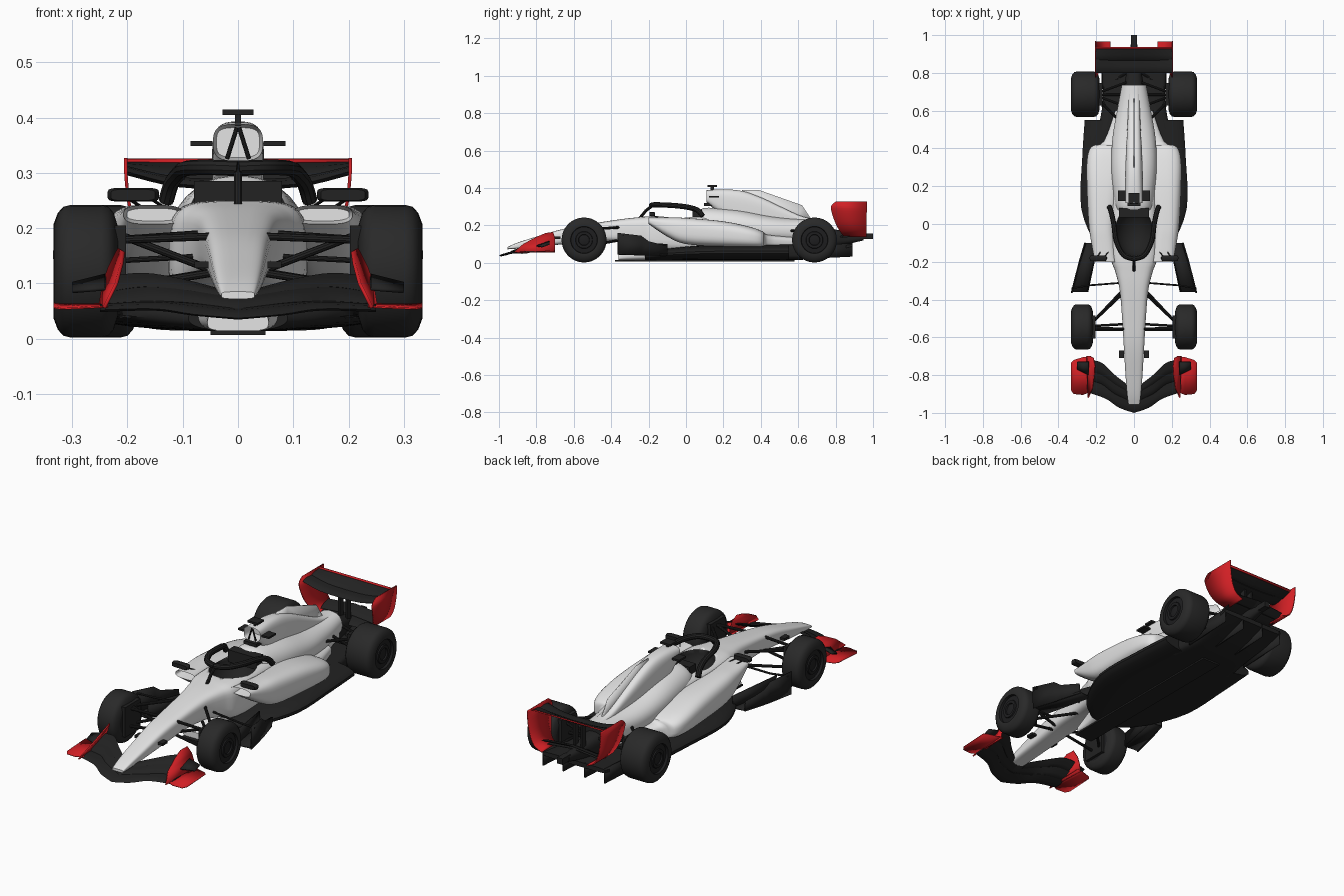
import bpy, bmesh, math
from mathutils import Vector

default_cube = bpy.data.objects.get("Cube")
if default_cube:
    bpy.data.objects.remove(default_cube)

def material(name, color):
    mat = bpy.data.materials.new(name)
    mat.use_nodes = True
    mat.diffuse_color = (*color, 1)
    mat.node_tree.nodes["Principled BSDF"].inputs["Base Color"].default_value = (*color, 1)
    return mat

white = material("body_white", (.78, .78, .78))
carbon = material("carbon_black", (.016, .016, .016))
rubber = material("tyre_black", (.022, .022, .022))
rim = material("rim_black", (.013, .013, .014))
red = material("wing_red", (.63, .014, .018))

def finish(name, bm, mats, mirror=False):
    """Make an object with materials, optional mirroring over x, and shading."""
    mesh = bpy.data.meshes.new(name)
    bm.to_mesh(mesh)
    bm.free()
    obj = bpy.data.objects.new(name, mesh)
    bpy.context.collection.objects.link(obj)
    for mat in mats:
        mesh.materials.append(mat)
    if mirror:
        obj.modifiers.new("mirror", 'MIRROR')
    bpy.ops.object.select_all(action='DESELECT')
    obj.select_set(True)
    bpy.context.view_layer.objects.active = obj
    bpy.ops.object.shade_smooth_by_angle(angle=math.radians(35))
    return obj

def skin(name, rings, mats=(carbon,), mirror=False, paint=None, recess=0):
    """Bridge closed rings of points into a capped solid."""
    bm = bmesh.new()
    loops = [[bm.verts.new(p) for p in ring] for ring in rings]
    for a, b in zip(loops, loops[1:]):
        for i in range(len(a)):
            bm.faces.new((a[i - 1], a[i], b[i], b[i - 1]))
    front = bm.faces.new(loops[0])
    bm.faces.new(loops[-1])
    bmesh.ops.recalc_face_normals(bm, faces=bm.faces)
    if recess:
        bmesh.ops.inset_region(bm, faces=[front], thickness=.006)
        bmesh.ops.translate(bm, verts=front.verts, vec=(0, recess, 0))
    if paint:
        for face in bm.faces:
            face.material_index = int(paint(face.calc_center_median()))
    return finish(name, bm, mats, mirror)

def smooth_path(stations, steps=4):
    """Catmull-Rom interpolation of station tuples."""
    padded = [stations[0], *stations, stations[-1]]
    result = []
    for a, b, c, d in zip(padded, padded[1:], padded[2:], padded[3:]):
        for t in [step / steps for step in range(steps)]:
            result.append([q + t / 2 * (r - p + t * (2 * p - 5 * q + 4 * r - s + t * (3 * (q - r) + s - p)))
                           for p, q, r, s in zip(a, b, c, d)])
    return result + [list(stations[-1])]

def circle(count):
    return [(math.cos(math.tau * (i + .5) / count), math.sin(math.tau * (i + .5) / count)) for i in range(count)]

def loft(name, stations, mats, power=2.6, **options):
    """Stations are (y, x inner, x outer, z bottom, z top) of rounded sections."""
    outline = [[math.copysign(abs(v) ** (2 / power), v) for v in point] for point in circle(32)]
    rings = [[((x0 + x1) / 2 + (x1 - x0) / 2 * u, y, (z0 + z1) / 2 + (z1 - z0) / 2 * v) for u, v in outline]
             for y, x0, x1, z0, z1 in smooth_path(stations)]
    return skin(name, rings, mats, **options)

def hull(name, stations, mats, **options):
    """A centred loft: stations are (y, half width, z bottom, z top)."""
    return loft(name, [(y, -w, w, a, b) for y, w, a, b in stations], mats, **options)

def wing(name, stations, thick=.009):
    """Stations are (x, leading y, leading z, trailing y, trailing z)."""
    outline = [(0, 0), (.15, .6), (.45, .7), (1, .12), (1, -.12), (.5, -.7), (.15, -.6)]
    rings = [[(x, y0 + (y1 - y0) * u, z0 + (z1 - z0) * u + v * thick) for u, v in outline]
             for x, y0, z0, y1, z1 in smooth_path(stations)]
    return skin(name, rings, mirror=True)

def sheet(name, rows, mat=carbon, mirror=True, thick=.006):
    """A thin panel: each row holds two end points."""
    bm = bmesh.new()
    verts = [[bm.verts.new(p) for p in row] for row in rows]
    for a, b in zip(verts, verts[1:]):
        bm.faces.new((a[0], a[1], b[1], b[0]))
    solid = finish(name, bm, [mat], mirror).modifiers.new("thickness", 'SOLIDIFY')
    solid.thickness, solid.offset = thick, 0

def tube(name, path, radius=.005, mirror=True):
    points = [Vector(p) for p in path]
    rings = []
    for before, point, after in zip(points[:1] + points, points, points[1:] + points[-1:]):
        turn = (after - before).to_track_quat('Z', 'Y')
        rings.append([point + turn @ Vector((u * radius, v * radius, 0)) for u, v in circle(10)])
    skin(name, rings, mirror=mirror)

def box(name, centre, size, mirror=False):
    corners = [(-.5, -.5), (.5, -.5), (.5, .5), (-.5, .5)]
    rings = [[Vector(centre) + Vector(size) * Vector((0, 0, 0)).dot(Vector(size)) +
              Vector((u * size[0], end * size[1], v * size[2])) for u, v in corners] for end in (-.5, .5)]
    skin(name, rings, mirror=mirror)

# Nose and survival cell, with the cockpit cut out
chassis = hull("chassis", [
    (-.955, .03, .072, .085), (-.9, .037, .076, .108), (-.8, .045, .085, .14), (-.65, .054, .1, .183),
    (-.5, .063, .115, .21), (-.35, .076, .11, .233), (-.25, .1, .09, .244), (-.16, .125, .06, .25),
    (.1, .12, .05, .25), (.4, .1, .05, .23), (.72, .06, .1, .2)], [white, carbon], power=4)
bm = bmesh.new()
bmesh.ops.create_uvsphere(bm, u_segments=32, v_segments=16, radius=1)
bmesh.ops.scale(bm, vec=(.1, .13, .1), verts=bm.verts)
bmesh.ops.translate(bm, vec=(0, -.04, .25), verts=bm.verts)
for face in bm.faces:
    face.material_index = 1
cutter = finish("cockpit_cutter", bm, [white, carbon])
cut = chassis.modifiers.new("cockpit", 'BOOLEAN')
cut.object, cut.operation, cut.solver = cutter, 'DIFFERENCE', 'EXACT'
bpy.context.view_layer.objects.active = chassis
bpy.ops.object.modifier_apply(modifier=cut.name)
bpy.data.objects.remove(cutter)
hull("keel", [(-.36, .055, .014, .045), (-.28, .06, .014, .09), (-.15, .09, .014, .12)], [white], power=4)
box("plank", (0, .1, .011), (.1, .96, .008))

# Sidepods, engine cover and air intake
loft("sidepod", [
    (-.2, .1, .207, .207, .242), (-.1, .1, .226, .14, .242), (0, .1, .24, .1, .24), (.2, .07, .25, .085, .222),
    (.34, .05, .249, .08, .193), (.41, .04, .225, .08, .168), (.438, .03, .16, .08, .15),
    (.6, .02, .1, .08, .135)], [white], power=3, mirror=True, recess=.05)
hull("engine_cover", [
    (.075, .09, .15, .285), (.12, .105, .1, .295), (.28, .12, .1, .283), (.45, .115, .1, .25), (.6, .09, .1, .235),
    (.735, .065, .12, .235)], [white, carbon], power=2.3, paint=lambda c: c.y < .076 or c.y > .734)
hull("air_intake", [
    (.11, .045, .322, .388), (.2, .047, .25, .393), (.3, .046, .2, .384), (.4, .042, .2, .35),
    (.5, .036, .2, .303), (.63, .03, .2, .245), (.73, .03, .2, .235)], [white], power=3.2, recess=.06)
sheet("engine_fin", [[(0, .3, .39), (0, .3, .3)], [(0, .39, .389), (0, .38, .3)],
                     [(0, .62, .308), (0, .58, .2)], [(0, .665, .24), (0, .66, .2)]], white, mirror=False)
tube("intake_strut", [(.002, .113, .382), (.02, .113, .325)], .004)
box("intake_base", (0, .125, .312), (.07, .06, .016))
box("camera_stem", (0, .14, .397), (.01, .02, .025))
box("roof_camera", (0, .14, .41), (.056, .05, .01))
box("side_camera", (.066, .15, .353), (.04, .055, .009), mirror=True)

# Halo and mirrors
tube("halo_hoop", smooth_path([(.13, .09, .25), (.12, .06, .282), (.107, 0, .299), (.094, -.09, .308),
                               (.055, -.165, .31), (0, -.185, .308)]), .014)
tube("halo_pillar", [(0, -.18, .306), (0, -.215, .278), (0, -.25, .235)], .008, mirror=False)
box("headrest", (0, .06, .255), (.16, .05, .06))
loft("mirror_housing", [(-.196, .15, .23, .25, .27), (-.18, .143, .236, .248, .273), (-.166, .15, .23, .25, .27)],
     [carbon], power=5, mirror=True)
for x in (.16, .2):
    tube("mirror_stalk", [(x, -.18, .255), (x - .04, -.125, .228)], .003)

# Floor, diffuser and side vanes
hull("floor", [(-.22, .09, .014, .06), (-.13, .19, .014, .075), (.08, .28, .014, .095),
               (.35, .275, .014, .1), (.55, .262, .014, .1)], [carbon], power=2.4)
hull("diffuser", [(.5, .19, .014, .1), (.65, .165, .018, .1), (.78, .17, .045, .1), (.89, .175, .082, .105)],
     [carbon], power=5)
for x in (.06, .17):
    sheet("diffuser_fence", [[(x, .62, .02), (x, .62, .09)], [(x, .89, .033), (x, .89, .105)]])
sheet("floor_wing", [[(.245, -.36, .045), (.33, -.36, .05)], [(.19, -.1, .04), (.26, -.1, .045)]])
sheet("side_vane", [[(.328, -.365, .045), (.332, -.365, .16)], [(.295, -.24, .04), (.3, -.24, .145)],
                    [(.285, -.2, .04), (.29, -.2, .115)], [(.255, -.1, .04), (.26, -.1, .09)]])
sheet("inner_vane", [[(.245, -.36, .045), (.25, -.36, .12)], [(.19, -.1, .04), (.19, -.1, .1)]])
tube("vane_brace", [(.05, -.31, .15), (.24, -.325, .14), (.33, -.34, .145)])

# Tyres with ringed wheel covers
for name, x, y, half in (("front_wheel", .275, -.545, .058), ("rear_wheel", .258, .687, .076)):
    cover = [(0, .085), (.002, .072), (.014, .07), (.011, .046), (.005, .044), (.005, .03), (.012, .028), (.008, .012)]
    shoulder = [(.008, .106), (.018, .117), (.03, .12)]
    profile = [(-half, .05), (-half, .08)] + [(d - half, r) for d, r in shoulder]
    profile += [(half - d, r) for d, r in shoulder[::-1] + cover]
    rings = [[(x + dx, y + r * u, .122 + r * v) for u, v in circle(48)] for dx, r in profile]
    skin(name, rings, [rubber, rim], mirror=True, paint=lambda c: math.hypot(c.y - y, c.z - .122) < .074)
    box(name + "_brake_duct", (x - half - .004, y, .13), (.02, .12, .15), mirror=True)

# Suspension: body end and wheel end of every arm
for body_end, wheel_end in [
        ((.06, -.35, .19), (.23, -.53, .178)), ((.05, -.555, .185), (.23, -.55, .178)),
        ((.05, -.53, .125), (.22, -.54, .19)), ((.05, -.36, .12), (.23, -.53, .09)), ((.04, -.56, .12), (.23, -.56, .09)),
        ((.05, .52, .17), (.2, .67, .175)), ((.04, .75, .17), (.2, .69, .175)), ((.05, .56, .1), (.2, .67, .08)),
        ((.04, .8, .1), (.2, .7, .08)), ((.03, .685, .12), (.2, .685, .12)), ((.04, .62, .19), (.2, .68, .1))]:
    tube("suspension_arm", [body_end, wheel_end], .007)
box("nose_camera", (.066, -.69, .134), (.026, .04, .012), mirror=True)

# Front wing with red end plates
wing("front_wing_main", [(0, -1, .037, -.92, .056), (.08, -.972, .044, -.9, .064),
                         (.15, -.925, .054, -.85, .068), (.25, -.89, .052, -.81, .062)])
wing("front_wing_middle", [(0, -.945, .054, -.88, .078), (.1, -.9, .066, -.84, .09),
                           (.17, -.85, .066, -.79, .095), (.24, -.83, .06, -.77, .085)])
wing("front_wing_flap", [(.035, -.89, .075, -.85, .09), (.1, -.85, .088, -.8, .107),
                         (.17, -.8, .094, -.735, .118), (.235, -.78, .085, -.72, .112)])
sheet("front_end_plate", [[(.242, -.92, .056), (.25, -.7, .056)], [(.22, -.87, .1), (.243, -.7, .1)],
                          [(.21, -.8, .137), (.232, -.7, .13)], [(.207, -.75, .158), (.215, -.71, .163)]], red)
sheet("front_foot_plate", [[(.235, -.89, .058), (.235, -.7, .064)], [(.27, -.905, .056), (.27, -.705, .062)],
      [(.32, -.9, .054), (.32, -.72, .062)], [(.334, -.88, .056), (.334, -.735, .064)]], red, thick=.003)
sheet("front_canard", [[(.24, -.8, .09), (.24, -.73, .115)], [(.3, -.77, .085), (.3, -.73, .1)]])

# Rear wing, tail and crash structure
wing("rear_wing_main", [(0, .8, .276, .88, .286), (.11, .8, .28, .88, .29), (.2, .8, .302, .88, .306)], .012)
wing("rear_wing_flap", [(0, .865, .287, .932, .319), (.11, .865, .291, .932, .319), (.2, .865, .304, .932, .319)])
sheet("rear_wing_edge", [[(0, .928, .319), (0, .937, .323)], [(.2, .928, .319), (.2, .937, .323)]], red)
plate = [(.327, .8, .968, .203), (.3, .775, .967, .203), (.25, .785, .966, .198),
         (.2, .805, .965, .187), (.16, .83, .965, .165), (.14, .85, .965, .125)]
sheet("rear_end_plate", [[(x, y0, z), (x, y1, z)] for z, y0, y1, x in smooth_path(plate)], red)
wing("beam_wing_lower", [(0, .82, .14, .89, .16), (.14, .83, .135, .9, .152)])
wing("beam_wing_upper", [(0, .87, .168, .93, .195), (.15, .87, .155, .93, .18)])
box("wing_pylon", (.02, .845, .215), (.01, .03, .13), mirror=True)
hull("gearbox", [(.6, .06, .08, .2), (.74, .05, .08, .19), (.86, .03, .1, .165), (.95, .018, .12, .155)], [carbon])
box("tail_light", (0, .969, .142), (.03, .062, .03))
